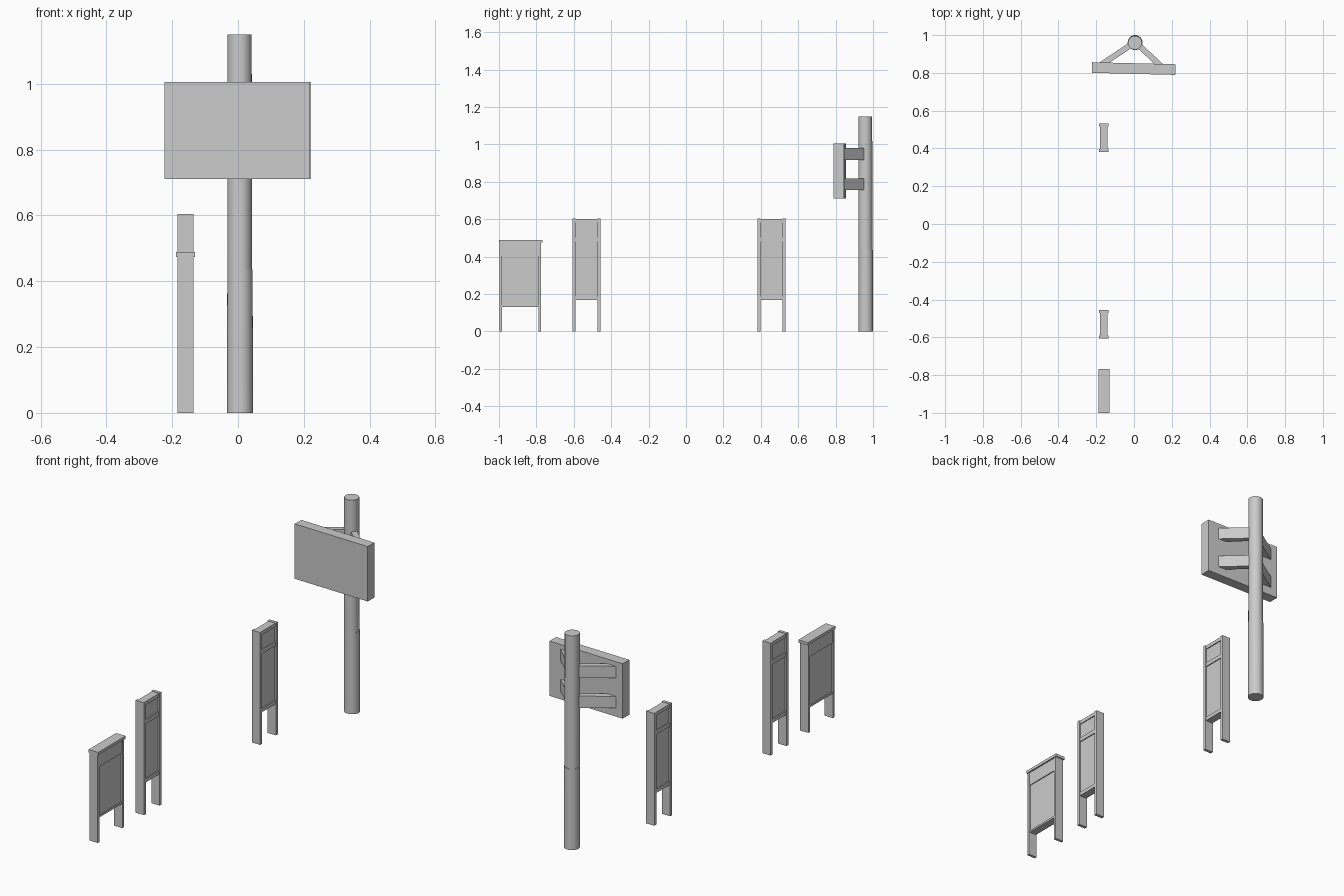
import bpy, math
from mathutils import Vector

if "Cube" in bpy.data.objects:
    bpy.data.objects.remove(bpy.data.objects["Cube"])


def box(name, lo, hi):
    """Axis-aligned box between two corners."""
    lo, hi = Vector(lo), Vector(hi)
    bpy.ops.mesh.primitive_cube_add(size=1, location=(lo + hi) / 2)
    ob = bpy.context.object
    ob.name = name
    ob.scale = hi - lo
    bpy.ops.object.transform_apply(location=False, rotation=False, scale=True)
    return ob


def tube(name, x, y, r_low, r_top, z0, z1):
    bpy.ops.mesh.primitive_cone_add(vertices=32, radius1=r_low, radius2=r_top,
                                    depth=z1 - z0, location=(x, y, (z0 + z1) / 2))
    ob = bpy.context.object
    ob.name = name
    bpy.ops.object.shade_smooth_by_angle(angle=math.radians(40))
    return ob


def arm(name, a, b, z0, z1, width):
    """Horizontal flat bar from plan point a to plan point b."""
    a, b = Vector(a), Vector(b)
    length, mid = (b - a).length, (a + b) / 2
    ob = box(name, (-length / 2, -width / 2, z0), (length / 2, width / 2, z1))
    ob.location.x, ob.location.y = mid
    ob.rotation_euler.z = math.atan2(b.y - a.y, b.x - a.x)
    return ob


X = -0.16  # centre line of the freestanding panels


def stand(name, y0, y1, top, rails, post):
    """Two posts with a framed, recessed panel; rails are z ranges, bottom first."""
    for side, a, b in (("near", y0, y0 + post), ("far", y1 - post, y1)):
        box(f"{name}_{side}_post", (X - 0.0245, a, 0), (X + 0.0245, b, top))
    for i, (z0, z1) in enumerate(rails):
        box(f"{name}_rail_{i + 1}", (X - 0.021, y0 + post, z0), (X + 0.021, y1 - post, z1))
    for i in range(len(rails) - 1):
        box(f"{name}_panel_{i + 1}", (X - 0.016, y0 + post, rails[i][1]),
            (X + 0.016, y1 - post, rails[i + 1][0]))


# Round pole with a slightly wider lower sleeve
tube("pole", 0.005, 0.959, 0.0375, 0.0367, 0, 1.15)
tube("pole_sleeve", 0.006, 0.9605, 0.0395, 0.0385, 0, 0.435)

# Sign board, turned slightly
board = box("sign_board", (-0.221, -0.028, 0.71), (0.221, 0.028, 1.005))
board.location.x, board.location.y = -0.002, 0.823
board.rotation_euler.z = math.radians(-1.4)

# Splayed bracket arms at two levels
for level, z0, z1 in (("lower", 0.755, 0.818), ("upper", 0.917, 0.98)):
    arm(f"{level}_left_arm", (-0.175, 0.842), (-0.01, 0.952), z0, z1, 0.03)
    arm(f"{level}_right_arm", (0.148, 0.832), (0.02, 0.95), z0, z1, 0.03)

# Two tall stands
tall_rails = [(0.167, 0.187), (0.481, 0.503), (0.583, 0.602)]
stand("tall_stand_back", 0.382, 0.532, 0.604, tall_rails, 0.016)
stand("tall_stand_front", -0.606, -0.456, 0.604, tall_rails, 0.016)

# Low wide stand with a cap
stand("wide_stand", -0.998, -0.775, 0.476, [(0.129, 0.139), (0.402, 0.476)], 0.014)
box("wide_stand_cap", (X - 0.028, -1.0, 0.474), (X + 0.029, -0.768, 0.489))
